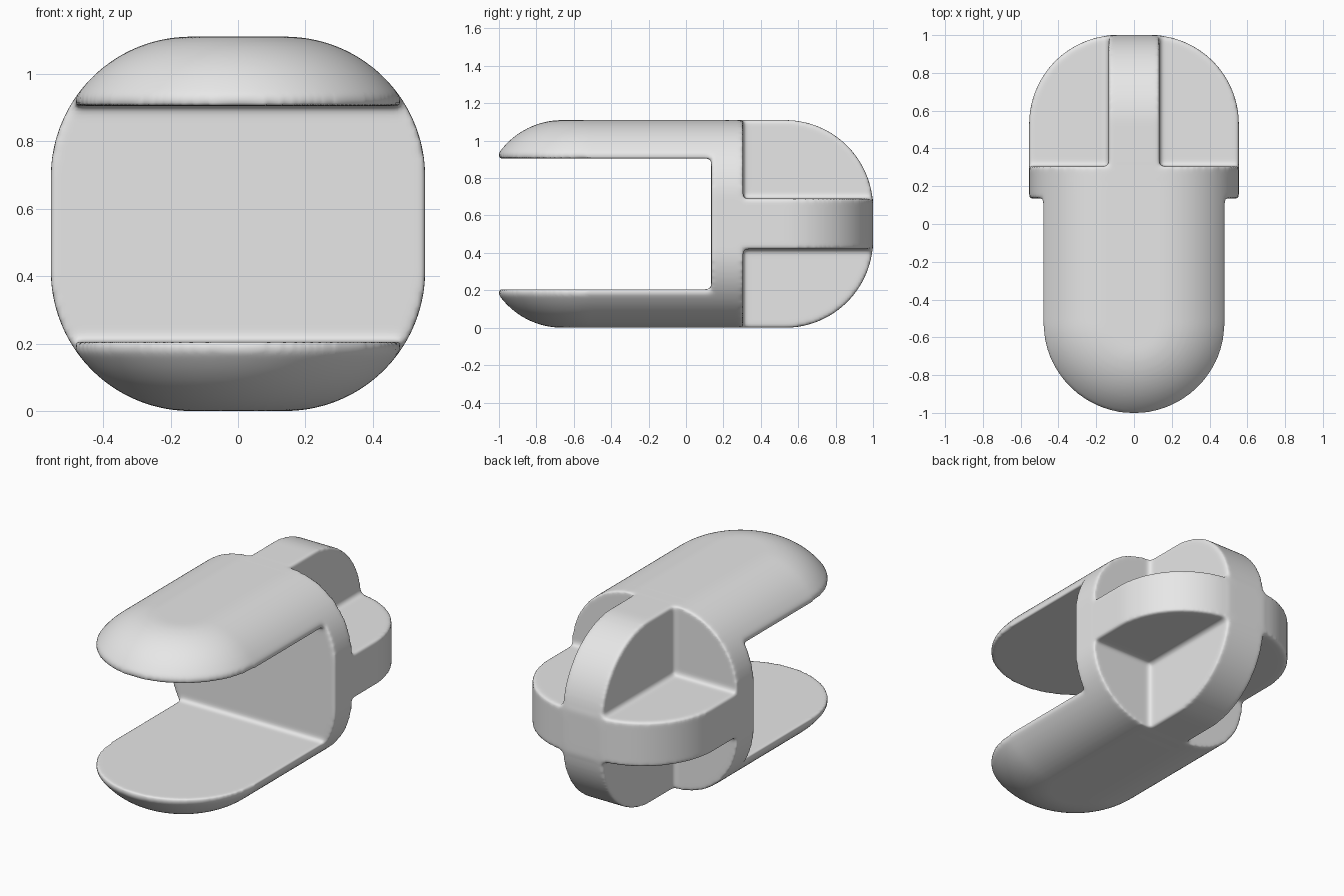
import bpy, bmesh
from math import sin, cos, pi, radians

HALF = 0.555      # half height and half width of the body
RIB = 0.135       # half thickness of the rear ribs
R_FRONT = 0.415   # corner radius seen from the front
R_REAR = 0.47     # corner radius of the rear ribs
STEPS = 24

cube = bpy.data.objects.get("Cube")
if cube:
    bpy.data.objects.remove(cube, do_unlink=True)

bm = bmesh.new()


def arc(cx, cy, r, start, end, steps=STEPS):
    """Points on an arc, angles in degrees."""
    angles = [radians(start + (end - start) * i / steps) for i in range(steps + 1)]
    return [(cx + r * cos(a), cy + r * sin(a)) for a in angles]


def loft(rings):
    """Closed solid through a stack of rings of equal length."""
    loops = [[bm.verts.new(p) for p in ring] for ring in rings]
    for low, high in zip(loops, loops[1:]):
        for i in range(len(low)):
            j = (i + 1) % len(low)
            bm.faces.new((low[i], low[j], high[j], high[i]))
    bm.faces.new(loops[0][::-1])
    bm.faces.new(loops[-1])


# Cross plate: rounded square standing across the body
c = HALF - R_FRONT
square = (arc(c, c, R_FRONT, 0, 90) + arc(-c, c, R_FRONT, 90, 180)
          + arc(-c, -c, R_FRONT, 180, 270) + arc(c, -c, R_FRONT, 270, 360))
loft([[(x, y, z) for x, z in square] for y in (0.135, 0.305)])

# Rear ribs: the same rounded outline lying flat and standing upright
c = HALF - R_REAR
rib = ([(-HALF, 0.22), (HALF, 0.22)] + arc(c, 1 - R_REAR, R_REAR, 0, 90)
       + arc(-c, 1 - R_REAR, R_REAR, 90, 180))
loft([[(x, y, t) for x, y in rib] for t in (-RIB, RIB)])
loft([[(t, y, z) for z, y in rib] for t in (-RIB, RIB)])

# Jaws: tongues with domed ends, one above and one below
LIP = 0.48
c = HALF - R_FRONT
profile = [(LIP, 0.35)] + arc(c, c, R_FRONT, 35, 90, 16)
for side in (1, -1):
    loft([[(x, y, side * z) for x, y in
           arc(0, -0.522, r, 180, 360, 48) + [(r, 0.22), (-r, 0.22)]]
          for r, z in profile])

bmesh.ops.recalc_face_normals(bm, faces=bm.faces)
mesh = bpy.data.meshes.new("clip_body")
bm.to_mesh(mesh)
bm.free()
body = bpy.data.objects.new("clip_body", mesh)
bpy.context.collection.objects.link(body)
body.location.z = HALF

# Fuse the parts into one skin and soften every edge and inner corner
remesh = body.modifiers.new("fuse", 'REMESH')
remesh.mode = 'VOXEL'
remesh.voxel_size = 0.0117
remesh.use_smooth_shade = True
soften = body.modifiers.new("soften", 'SMOOTH')
soften.factor = 0.5
soften.iterations = 7

bpy.context.view_layer.objects.active = body
body.select_set(True)
for name in ("fuse", "soften"):
    bpy.ops.object.modifier_apply(modifier=name)
for face in body.data.polygons:
    face.use_smooth = True

# Plain grey material
grey = bpy.data.materials.new("plain grey")
grey.use_nodes = True
colour = (0.8, 0.8, 0.8, 1)
grey.diffuse_color = colour
grey.node_tree.nodes["Principled BSDF"].inputs["Base Color"].default_value = colour
body.data.materials.clear()
body.data.materials.append(grey)
